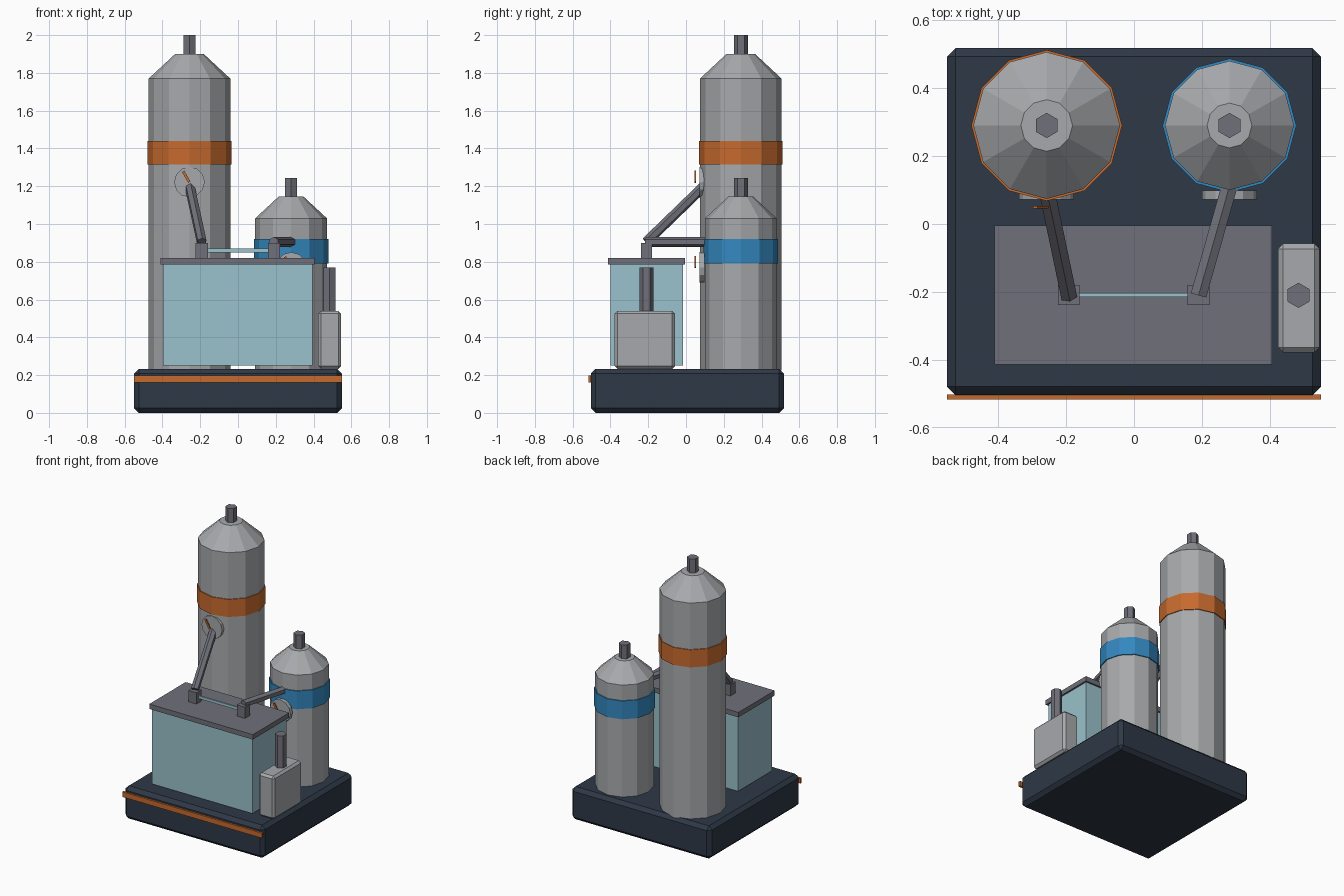
import bpy, bmesh, math
from mathutils import Vector, Matrix

if "Cube" in bpy.data.objects:
    bpy.data.objects.remove(bpy.data.objects["Cube"])


def material(name, rgb):
    """Flat colour given as sRGB 0-255, stored as linear."""
    m = bpy.data.materials.new(name)
    lin = [(c / 255 / 12.92) if c < 10 else ((c / 255 + 0.055) / 1.055) ** 2.4 for c in rgb]
    m.diffuse_color = (*lin, 1)
    m.use_nodes = True
    m.node_tree.nodes["Principled BSDF"].inputs["Base Color"].default_value = m.diffuse_color
    return m


STEEL = material("light steel", (167, 169, 172))
METAL = material("dark metal", (112, 112, 122))
NAVY = material("navy base", (46, 56, 70))
GLASS = material("pale glass", (154, 194, 204))
ORANGE = material("orange", (198, 106, 46))
BLUE = material("blue", (52, 136, 192))


def finish(name, bm, mat):
    bmesh.ops.recalc_face_normals(bm, faces=bm.faces)
    me = bpy.data.meshes.new(name)
    bm.to_mesh(me)
    bm.free()
    me.materials.append(mat)
    ob = bpy.data.objects.new(name, me)
    bpy.context.collection.objects.link(ob)
    return ob


def box(name, mat, x, y, z, bevel=0.0, turn=None):
    """Box from (min, max) ranges, optionally bevelled or turned about y."""
    size = Vector((x[1] - x[0], y[1] - y[0], z[1] - z[0]))
    bm = bmesh.new()
    bmesh.ops.create_cube(bm, size=1, matrix=Matrix.Diagonal((*size, 1)))
    ob = finish(name, bm, mat)
    ob.location = (sum(x) / 2, sum(y) / 2, sum(z) / 2)
    if turn:
        ob.rotation_euler.y = turn
    if bevel:
        mod = ob.modifiers.new("bevel", 'BEVEL')
        mod.width = bevel
        mod.segments = 1
    return ob


def lathe(name, mat, centre, profile, sides):
    """Faceted solid from (radius, z) rings, capped at both ends."""
    bm = bmesh.new()
    rings = []
    for r, z in profile:
        ring = []
        for i in range(sides):
            a = math.pi / 2 + math.tau * i / sides
            ring.append(bm.verts.new((r * math.cos(a), r * math.sin(a), z)))
        rings.append(ring)
    for lo, hi in zip(rings, rings[1:]):
        for i in range(sides):
            j = (i + 1) % sides
            bm.faces.new((lo[i], lo[j], hi[j], hi[i]))
    bm.faces.new(rings[0])
    bm.faces.new(rings[-1])
    ob = finish(name, bm, mat)
    ob.location = (centre[0], centre[1], 0)
    return ob


def tube(name, mat, start, end, radius, sides):
    """Straight faceted rod between two points."""
    a, b = Vector(start), Vector(end)
    ob = lathe(name, mat, (0, 0), [(radius, 0), (radius, (b - a).length)], sides)
    ob.location = a
    ob.rotation_euler = (b - a).to_track_quat('Z', 'Y').to_euler()
    return ob


# Base slab with front stripe
box("base", NAVY, (-0.55, 0.55), (-0.504, 0.518), (0, 0.233), 0.025)
box("base_stripe", ORANGE, (-0.55, 0.55), (-0.517, -0.502), (0.161, 0.197))

# Two gas cylinders with band, outlet, gauge and needle
TANK_Y, PIPE_R = 0.29, 0.037
tanks = [
    ("tall", -0.257, 0.216, 0.222, 1.77, 1.90, 0.076, 2.00, (1.315, 1.44), ORANGE, 1.222),
    ("short", 0.281, 0.190, 0.197, 1.03, 1.145, 0.066, 1.243, (0.79, 0.92), BLUE, 0.77),
]
for label, x, r, band_r, shoulder, top, top_r, tip, band, colour, gz in tanks:
    c = (x, TANK_Y)
    lathe(label + "_tank", STEEL, c, [(r, 0.225), (r, shoulder), (top_r, top)], 12)
    lathe(label + "_band", colour, c, [(band_r, band[0]), (band_r, band[1])], 12)
    lathe(label + "_outlet", METAL, c, [(PIPE_R, top - 0.01), (PIPE_R, tip)], 6)
    tube(label + "_gauge", STEEL, (x, 0.098, gz), (x, 0.072, gz), 0.081, 12)
    box(label + "_gauge_needle", ORANGE, (x - 0.024, x - 0.010), (0.045, 0.053),
        (gz - 0.005, gz + 0.061), turn=-math.radians(30))

# Glass cell and lid
box("glass_cell", GLASS, (-0.398, 0.394), (-0.401, -0.016), (0.25, 0.79))
box("cell_lid", METAL, (-0.41, 0.406), (-0.413, -0.004), (0.785, 0.82))

# Lid terminals joined by a glass rod
for label, x in (("left", -0.192), ("right", 0.19)):
    box(label + "_terminal", METAL, (x - 0.032, x + 0.032), (-0.239, -0.18), (0.815, 0.9))
box("glass_rod", GLASS, (-0.18, 0.18), (-0.215, -0.203), (0.85, 0.87))

# Pipes from terminals to cylinders
tube("tall_tank_pipe", METAL, (-0.192, -0.21, 0.905), (-0.257, 0.10, 1.205), 0.027, 6)
tube("short_tank_pipe", METAL, (0.19, -0.21, 0.905), (0.282, 0.115, 0.905), 0.027, 6)

# Power box with upright pipe
box("power_box", STEEL, (0.424, 0.546), (-0.378, -0.058), (0.233, 0.54), 0.015)
lathe("power_box_pipe", METAL, (0.484, -0.21), [(PIPE_R, 0.53), (PIPE_R, 0.77)], 6)
